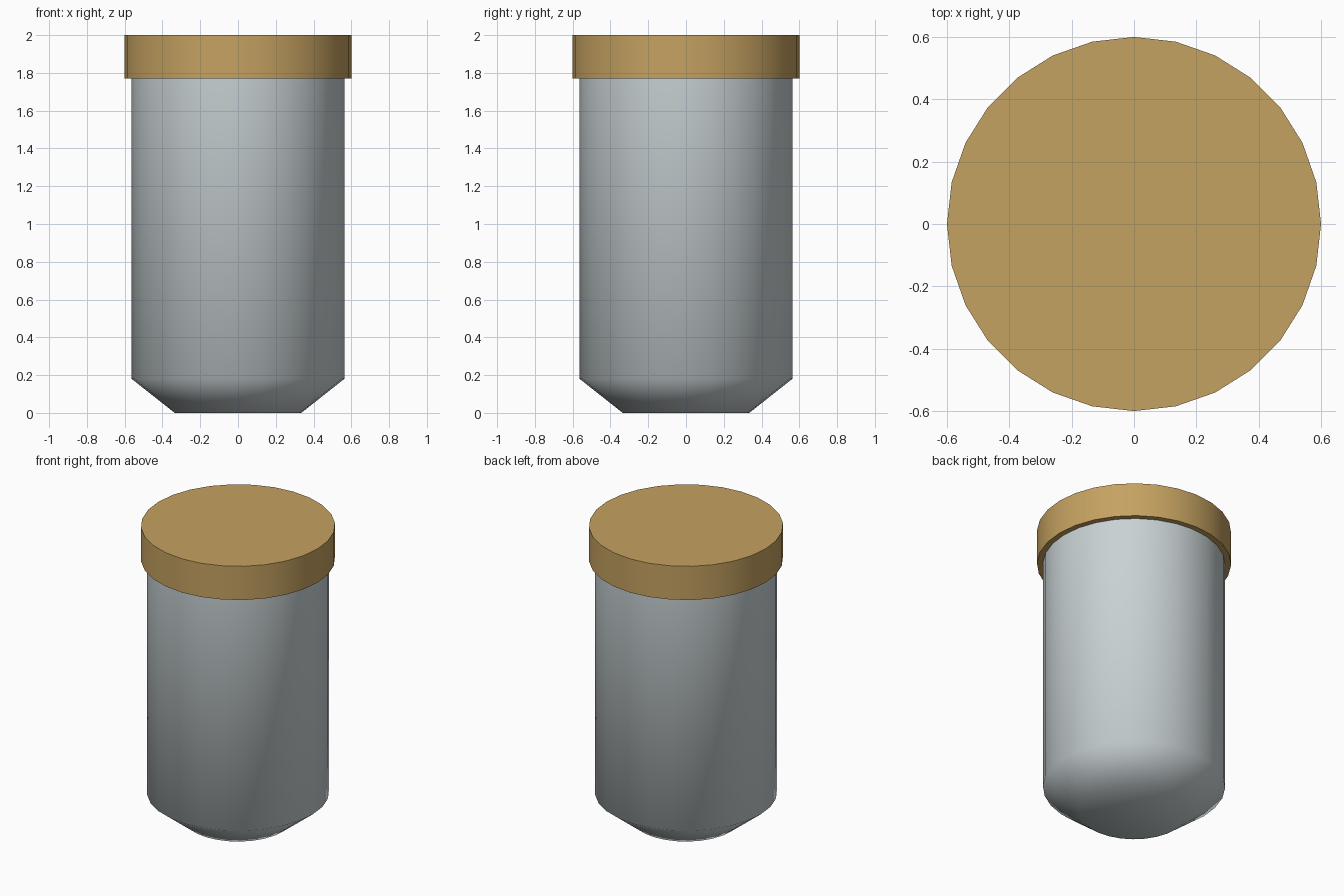
import bpy, math

if "Cube" in bpy.data.objects:
    bpy.data.objects.remove(bpy.data.objects["Cube"])

SIDES = 28


def material(name, rgb):
    m = bpy.data.materials.new(name)
    m.diffuse_color = (*rgb, 1.0)
    m.use_nodes = True
    m.node_tree.nodes["Principled BSDF"].inputs["Base Color"].default_value = m.diffuse_color
    return m


def turned(name, profile, mat, smooth_angle):
    """Closed solid of revolution from (radius, z) points, bottom to top."""
    verts = [(r * math.cos(2 * math.pi * i / SIDES), r * math.sin(2 * math.pi * i / SIDES), z)
             for r, z in profile for i in range(SIDES)]
    faces = [tuple(reversed(range(SIDES)))]
    for k in range(len(profile) - 1):
        for i in range(SIDES):
            j = (i + 1) % SIDES
            a, b = k * SIDES, (k + 1) * SIDES
            faces.append((a + i, a + j, b + j, b + i))
    top = (len(profile) - 1) * SIDES
    faces.append(tuple(range(top, top + SIDES)))
    mesh = bpy.data.meshes.new(name)
    mesh.from_pydata(verts, [], faces)
    mesh.materials.append(mat)
    obj = bpy.data.objects.new(name, mesh)
    bpy.context.collection.objects.link(obj)
    bpy.ops.object.select_all(action='DESELECT')
    obj.select_set(True)
    bpy.context.view_layer.objects.active = obj
    bpy.ops.object.shade_smooth_by_angle(angle=math.radians(smooth_angle))
    return obj


steel = material("pale_grey", (0.58, 0.64, 0.66))
gold = material("tan_gold", (0.56, 0.36, 0.12))

# Body with a chamfered base, softly shaded round the lower edge
turned("body", [(0.335, 0.0), (0.563, 0.18), (0.563, 1.80)], steel, 60)
# Flat lid
turned("lid", [(0.60, 1.77), (0.60, 2.0)], gold, 30)
